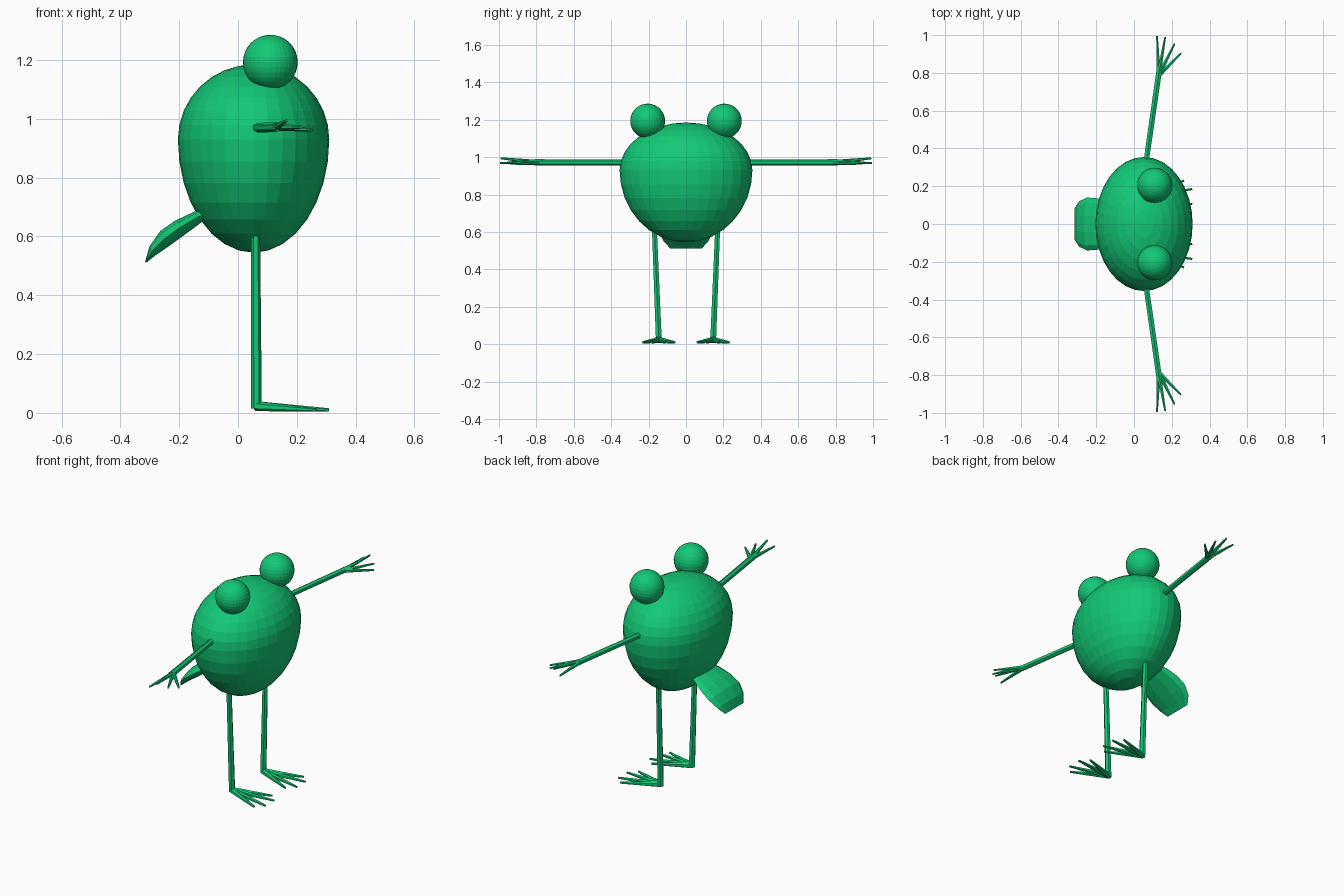
import bpy, bmesh, math
from mathutils import Vector

if "Cube" in bpy.data.objects:
    bpy.data.objects.remove(bpy.data.objects["Cube"])

green = bpy.data.materials.new("green")
green.diffuse_color = (0.006, 0.58, 0.18, 1)
green.use_nodes = True
green.node_tree.nodes["Principled BSDF"].inputs["Base Color"].default_value = green.diffuse_color


def finish(name, bm):
    bmesh.ops.recalc_face_normals(bm, faces=bm.faces)
    me = bpy.data.meshes.new(name)
    bm.to_mesh(me)
    bm.free()
    me.materials.append(green)
    ob = bpy.data.objects.new(name, me)
    bpy.context.collection.objects.link(ob)
    return ob


def sphere(name, loc, scale, low=None):
    """Ellipsoid; 'low' gives a different radius below the equator."""
    bm = bmesh.new()
    bmesh.ops.create_uvsphere(bm, u_segments=32, v_segments=16, radius=1)
    for v in bm.verts:
        sz = low if low and v.co.z < 0 else scale[2]
        v.co = Vector((v.co.x * scale[0], v.co.y * scale[1], v.co.z * sz)) + Vector(loc)
    return finish(name, bm)


def loft(bm, rings):
    """Skin a list of point rings and close both ends."""
    rows = [[bm.verts.new(p) for p in r] for r in rings]
    n = len(rows[0])
    for a, b in zip(rows, rows[1:]):
        for i in range(n):
            j = (i + 1) % n
            bm.faces.new((a[i], a[j], b[j], b[i]))
    bm.faces.new(rows[0])
    bm.faces.new(rows[-1])


def rod(bm, a, b, r1, r2, n=6):
    """Tapered prism between two points."""
    a, b = Vector(a), Vector(b)
    d = (b - a).normalized()
    u = d.cross(Vector((0, 0, 1)) if abs(d.z) < 0.9 else Vector((1, 0, 0))).normalized()
    w = d.cross(u)
    angles = [2 * math.pi * (i + 0.5) / n for i in range(n)]
    loft(bm, [[c + r * (u * math.cos(t) + w * math.sin(t)) for t in angles]
              for c, r in ((a, r1), (b, r2))])


# Egg-shaped body
sphere("body", (0.053, 0, 0.93), (0.2575, 0.355, 0.255), low=0.385)

# Tail flap: upper point, lower point (x, z) and half width at each station
bm = bmesh.new()
stations = [((-0.08, 0.715), (-0.05, 0.67), 0.08), ((-0.15, 0.685), (-0.12, 0.65), 0.115),
            ((-0.215, 0.655), (-0.18, 0.605), 0.137), ((-0.265, 0.62), (-0.235, 0.565), 0.14),
            ((-0.302, 0.567), (-0.28, 0.535), 0.12), ((-0.316, 0.514), (-0.312, 0.511), 0.085)]
rings = []
for (ux, uz), (lx, lz), hw in stations:
    ring = []
    for k in range(10):
        t = 2 * math.pi * k / 10
        f = (1 + math.sin(t)) / 2
        ring.append((lx + (ux - lx) * f, hw * math.cos(t), lz + (uz - lz) * f))
    rings.append(ring)
loft(bm, rings)
finish("tail", bm)

for s, side in ((1, "left"), (-1, "right")):
    sphere("eye_" + side, (0.11, 0.205 * s, 1.193), (0.093,) * 3)

    # Arm with four spread fingers
    bm = bmesh.new()
    rod(bm, (0.06, 0.30 * s, 0.97), (0.133, 0.81 * s, 0.972), 0.016, 0.017)
    for x, y, z in ((0.122, 0.995, 0.968), (0.165, 0.99, 0.994), (0.215, 0.955, 0.972), (0.25, 0.905, 0.962)):
        rod(bm, (0.13, 0.785 * s, 0.972), (x, y * s, z), 0.013, 0.005)
    finish("arm_" + side, bm)

    # Leg with four flat toes
    bm = bmesh.new()
    rod(bm, (0.06, 0.17 * s, 0.64), (0.063, 0.145 * s, 0.015), 0.015, 0.018)
    for x, dy in ((0.265, -0.085), (0.308, -0.04), (0.308, 0.04), (0.265, 0.085)):
        rod(bm, (0.06, 0.145 * s, 0.023), (x, (0.145 + dy) * s, 0.01), 0.017, 0.006)
    finish("leg_" + side, bm)
